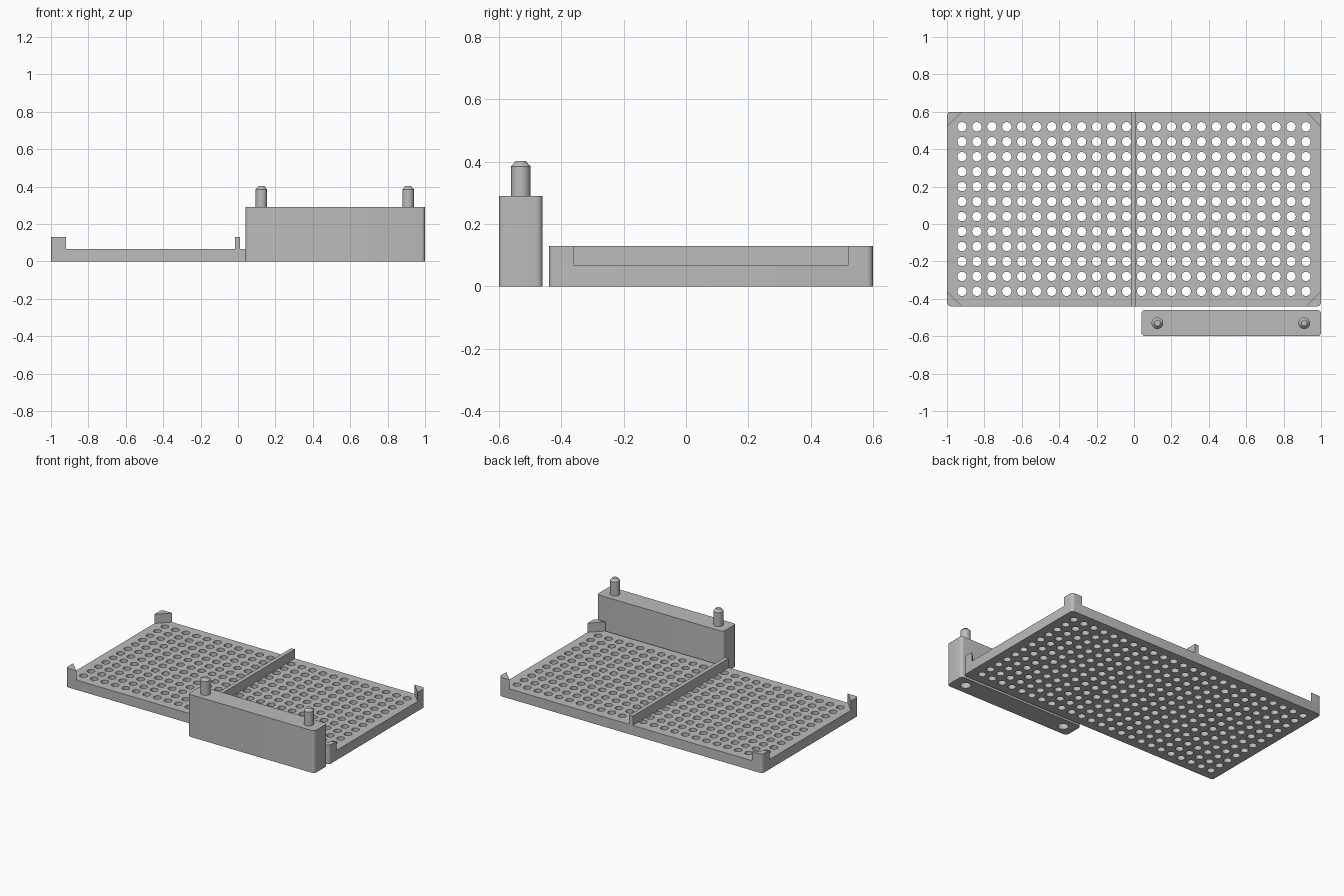
import bpy, bmesh, math

if "Cube" in bpy.data.objects:
    bpy.data.objects.remove(bpy.data.objects["Cube"])

grey = bpy.data.materials.new("plain_grey")
grey.use_nodes = True
GREY = (0.5, 0.5, 0.5, 1)
grey.diffuse_color = GREY
grey.node_tree.nodes["Principled BSDF"].inputs["Base Color"].default_value = GREY

PLATE_TOP, RIM_TOP, ROUND = 0.067, 0.13, 0.02
PLATE = (-1, 1, -0.44, 0.6)
BLOCK = (0.04, 1, -0.6, -0.46)
BLOCK_TOP = 0.29


def arc(cx, cy, r, start, steps=4):
    """Quarter circle of points, counter-clockwise."""
    return [(cx + r * math.cos(start + i * math.pi / 2 / steps),
             cy + r * math.sin(start + i * math.pi / 2 / steps)) for i in range(steps + 1)]


def rounded_rect(x0, x1, y0, y1, r=ROUND):
    return (arc(x1 - r, y1 - r, r, 0) + arc(x0 + r, y1 - r, r, math.pi / 2)
            + arc(x0 + r, y0 + r, r, math.pi) + arc(x1 - r, y0 + r, r, 1.5 * math.pi))


def finish(bm, name):
    bmesh.ops.recalc_face_normals(bm, faces=bm.faces)
    mesh = bpy.data.meshes.new(name)
    bm.to_mesh(mesh)
    bm.free()
    mesh.materials.append(grey)
    obj = bpy.data.objects.new(name, mesh)
    bpy.context.collection.objects.link(obj)
    return obj


def prism(name, outline, z0, z1):
    bm = bmesh.new()
    face = bm.faces.new([bm.verts.new((x, y, z0)) for x, y in outline])
    top = bmesh.ops.extrude_face_region(bm, geom=[face])["geom"]
    bmesh.ops.translate(bm, verts=[v for v in top if isinstance(v, bmesh.types.BMVert)],
                        vec=(0, 0, z1 - z0))
    return finish(bm, name)


def smooth(obj):
    bpy.ops.object.select_all(action='DESELECT')
    obj.select_set(True)
    bpy.context.view_layer.objects.active = obj
    bpy.ops.object.shade_smooth_by_angle(angle=math.radians(35))


def drill(obj, centres, radius, z0, z1):
    """Cut vertical round holes at the given centres."""
    bm = bmesh.new()
    for x, y in centres:
        made = bmesh.ops.create_cone(bm, cap_ends=True, segments=24, radius1=radius,
                                     radius2=radius, depth=z1 - z0)
        bmesh.ops.translate(bm, verts=made["verts"], vec=(x, y, (z0 + z1) / 2))
    cutter = finish(bm, "hole_cutter")
    cutter.hide_render = True
    mod = obj.modifiers.new("holes", 'BOOLEAN')
    mod.operation, mod.solver, mod.object = 'DIFFERENCE', 'MANIFOLD', cutter
    bpy.ops.object.select_all(action='DESELECT')
    obj.select_set(True)
    bpy.context.view_layer.objects.active = obj
    bpy.ops.object.modifier_apply(modifier=mod.name)
    bpy.data.objects.remove(cutter)


# Perforated base plate
plate = prism("perforated_plate", rounded_rect(*PLATE), 0, PLATE_TOP)
PITCH = 0.08
drill(plate, [(-0.92 + PITCH * i, -0.36 + PITCH * j) for i in range(24) for j in range(12)],
      0.025, -0.05, 0.12)
smooth(plate)

# Triangular posts on the four plate corners
LEG = 0.08
mid_y = (PLATE[2] + PLATE[3]) / 2
half_y = (PLATE[3] - PLATE[2]) / 2
corner = [(1, half_y - LEG)] + arc(1 - ROUND, half_y - ROUND, ROUND, 0) + [(1 - LEG, half_y)]
for sx, side in ((1, "left"), (-1, "right")):
    for sy, end in ((-1, "front"), (1, "back")):
        smooth(prism(f"corner_post_{end}_{side}",
                     [(sx * x, mid_y + sy * y) for x, y in corner], PLATE_TOP, RIM_TOP))

# Centre rib across the plate
prism("centre_rib", [(-0.016, PLATE[2]), (0.012, PLATE[2]),
                     (0.012, PLATE[3]), (-0.016, PLATE[3])], PLATE_TOP, RIM_TOP)

# Separate upright block with sockets underneath
block = prism("connector_block", rounded_rect(*BLOCK), 0, BLOCK_TOP)
pegs = [(0.125, -0.53), (0.91, -0.53)]
drill(block, pegs, 0.033, -0.05, 0.12)
smooth(block)

# Chamfered pegs on top of the block
PEG_PROFILE = [(0.031, BLOCK_TOP), (0.031, 0.385), (0.016, 0.402)]
for (px, py), side in zip(pegs, ("right", "left")):
    bm = bmesh.new()
    rings = [[bm.verts.new((px + r * math.cos(a * math.pi / 12), py + r * math.sin(a * math.pi / 12), z))
              for a in range(24)] for r, z in PEG_PROFILE]
    for low, high in zip(rings, rings[1:]):
        for i in range(24):
            j = (i + 1) % 24
            bm.faces.new((low[i], low[j], high[j], high[i]))
    bm.faces.new(rings[-1])
    bm.faces.new(rings[0][::-1])
    smooth(finish(bm, f"peg_{side}"))
